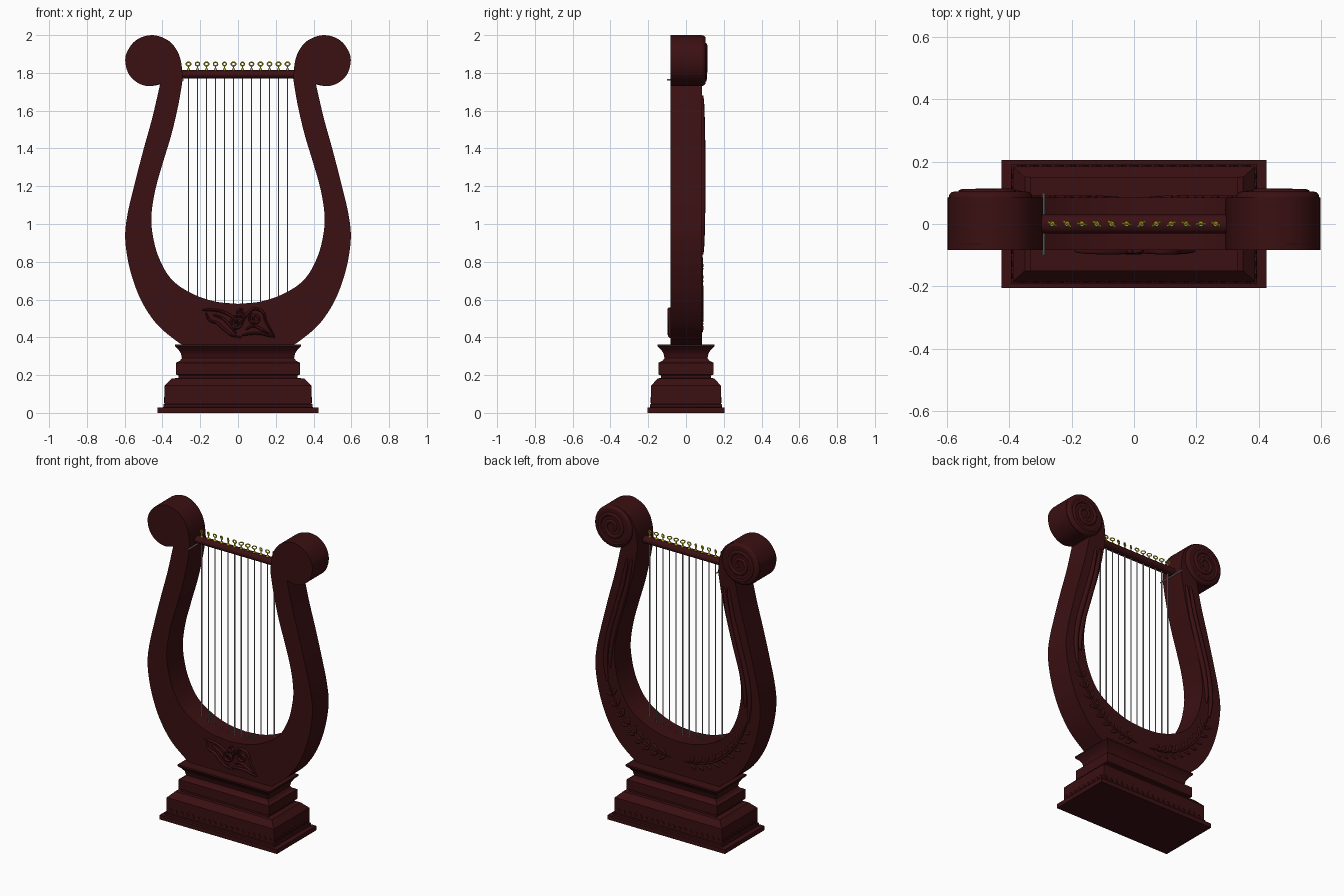
import bpy, bmesh, math, random
from mathutils import Vector, Matrix

random.seed(4)
cube = bpy.data.objects.get("Cube")
if cube:
    bpy.data.objects.remove(cube, do_unlink=True)


def material(name, rgb):
    m = bpy.data.materials.new(name)
    m.use_nodes = True
    m.diffuse_color = (*rgb, 1)
    m.node_tree.nodes["Principled BSDF"].inputs["Base Color"].default_value = (*rgb, 1)
    return m


WOOD = material("dark red wood", (0.043, 0.005, 0.006))
BRASS = material("yellow brass", (0.62, 0.58, 0.02))
STEEL = material("grey string", (0.35, 0.35, 0.35))


def select(obj):
    bpy.ops.object.select_all(action='DESELECT')
    obj.select_set(True)
    bpy.context.view_layer.objects.active = obj


def finish(name, bm, mat, angle=35):
    bmesh.ops.recalc_face_normals(bm, faces=bm.faces)
    me = bpy.data.meshes.new(name)
    bm.to_mesh(me)
    bm.free()
    me.materials.append(mat)
    obj = bpy.data.objects.new(name, me)
    bpy.context.collection.objects.link(obj)
    select(obj)
    bpy.ops.object.shade_smooth_by_angle(angle=math.radians(angle))
    return obj


def spline(pts, steps=6):
    """Smooth curve through the points."""
    p = [Vector(q) for q in pts]
    p = [2 * p[0] - p[1]] + p + [2 * p[-1] - p[-2]]
    out = []
    for a, b, c, d in zip(p, p[1:], p[2:], p[3:]):
        for i in range(steps):
            t = i / steps
            out.append(0.5 * (2 * b + (c - a) * t + (2 * a - 5 * b + 4 * c - d) * t * t
                              + (3 * b - a - 3 * c + d) * t ** 3))
    return out + [p[-2]]


def relief(name, lines, y, depth, flat=1.0):
    """Raised carved strokes, thinning toward their ends."""
    cu = bpy.data.curves.new(name, 'CURVE')
    cu.dimensions = '3D'
    cu.bevel_depth = depth
    cu.bevel_resolution = 2
    cu.use_fill_caps = True
    for line in lines:
        sp = cu.splines.new('POLY')
        sp.points.add(len(line) - 1)
        for i, (pt, q) in enumerate(zip(sp.points, line)):
            pt.co = (q[0], 0, q[1], 1)
            pt.radius = 0.35 + 0.65 * math.sin(math.pi * i / (len(line) - 1)) ** 0.5 \
                if 0 < i < len(line) - 1 else 0.35
    obj = bpy.data.objects.new(name, cu)
    bpy.context.collection.objects.link(obj)
    obj.location.y = y
    obj.scale.y = flat
    cu.materials.append(WOOD)
    select(obj)
    bpy.ops.object.convert(target='MESH')
    bpy.ops.object.shade_smooth_by_angle(angle=math.radians(50))


def spiral(cx, cz, r0, r1, turns, start, side=1, n=48):
    return [(cx + side * (r0 + (r1 - r0) * i / n) * math.cos(start + turns * math.tau * i / n),
             cz + (r0 + (r1 - r0) * i / n) * math.sin(start + turns * math.tau * i / n))
            for i in range(n + 1)]


def rod(bm, a, b, r1, r2, sides=10):
    a, b = Vector(a), Vector(b)
    rot = (b - a).to_track_quat('Z', 'Y').to_matrix().to_4x4()
    bmesh.ops.create_cone(bm, cap_ends=True, segments=sides, radius1=r1, radius2=r2,
                          depth=(b - a).length, matrix=Matrix.Translation((a + b) / 2) @ rot)


# Stepped pedestal: half width, half depth, height
bm = bmesh.new()
steps = [(.425, .205, 0), (.425, .205, .028), (.395, .19, .03), (.395, .19, .045),
         (.388, .184, .048), (.388, .184, .145), (.35, .15, .182), (.315, .133, .185),
         (.315, .133, .198), (.328, .146, .203), (.328, .146, .265), (.308, .125, .275),
         (.297, .114, .29), (.302, .119, .315), (.315, .132, .335), (.333, .15, .352),
         (.333, .15, .362)]
rings = [[bm.verts.new((sx * hx, sy * hy, z)) for sx, sy in ((-1, -1), (1, -1), (1, 1), (-1, 1))]
         for hx, hy, z in steps]
for lo, hi in zip(rings, rings[1:]):
    for i in range(4):
        bm.faces.new((lo[i], lo[i - 3], hi[i - 3], hi[i]))
bm.faces.new(rings[0][::-1])
bm.faces.new(rings[-1])
finish("pedestal", bm, WOOD, 25)

# Carved band of small lozenges round the pedestal
bm = bmesh.new()
spin = {0: Matrix.Rotation(math.radians(45), 4, 'Y'), 1: Matrix.Rotation(math.radians(45), 4, 'X')}
for side in (-1, 1):
    spots = [(0, (-.36 + .04 * i, side * .184, .068)) for i in range(19)]
    spots += [(1, (side * .388, -.16 + .04 * i, .068)) for i in range(9)]
    for axis, spot in spots:
        size = (.022, .01, .022) if axis == 0 else (.01, .022, .022)
        bmesh.ops.create_cube(bm, size=1, matrix=Matrix.Translation(spot) @ spin[axis]
                              @ Matrix.Diagonal((*size, 1)))
finish("pedestal_carved_band", bm, WOOD)

# Lyre frame: one smooth half outline, mirrored and extruded
inner = spline([(0, .577), (.124, .59), (.246, .633), (.352, .707), (.42, .824), (.452, .946),
                (.458, 1.05), (.437, 1.184), (.4, 1.317), (.352, 1.476), (.315, 1.635),
                (.292, 1.77)])
scroll = spline([(.292, 1.77), (.302, 1.86), (.327, 1.925), (.375, 1.975), (.455, 2.0),
                 (.535, 1.975), (.583, 1.92), (.597, 1.865), (.58, 1.797), (.535, 1.75),
                 (.475, 1.73), (.412, 1.742)])
outer = spline([(.412, 1.742), (.453, 1.565), (.5, 1.395), (.548, 1.21), (.585, 1.05),
                (.597, .92), (.572, .76), (.515, .6), (.43, .47), (.325, .38), (.29, .358)])
half = inner + scroll[1:] + outer[1:]
outline = half + [Vector((-p.x, p.y)) for p in half[:0:-1]]
bm = bmesh.new()
face = bm.faces.new([bm.verts.new((p.x, -.083, p.y)) for p in outline])
new = bmesh.ops.extrude_face_region(bm, geom=[face])
bmesh.ops.translate(bm, vec=(0, .168, 0),
                    verts=[v for v in new["geom"] if isinstance(v, bmesh.types.BMVert)])
finish("lyre_frame", bm, WOOD)

# Volutes, arm mouldings and vines on the back
for side, label in ((1, "left"), (-1, "right")):
    bm = bmesh.new()
    rod(bm, (side * .46, -.08, 1.865), (side * .46, .104, 1.865), .134, .134, 48)
    drum = finish(label + "_scroll_drum", bm, WOOD)
    bevel = drum.modifiers.new("rounded_rim", 'BEVEL')
    bevel.width = .018
    bevel.segments = 3
    relief(label + "_scroll_spiral", [spiral(side * .46, 1.865, .112, .012, 2.2, 3.6, side, 80)],
           .101, .014, .9)

    arm = spline([(side * x, z) for x, z in ((.365, 1.68), (.4, 1.5), (.45, 1.32), (.5, 1.14),
                                             (.522, .98), (.51, .84))])
    edge = [(p.x - side * .032, p.y) for p in arm[:-4]]
    relief(label + "_arm_moulding", [arm, edge], .086, .017)

    stem = [(.05, .46), (.16, .475), (.27, .52), (.37, .6), (.45, .71), (.505, .84)]
    vine = spline([(side * x, z) for x, z in stem])
    relief(label + "_vine_stem", [vine], .085, .007)
    bm = bmesh.new()
    for i in range(2, len(vine) - 2, 3):
        d = (vine[i + 1] - vine[i - 1]).normalized()
        for turn in (-.8, .8):
            ang = math.atan2(d.y, d.x) + turn
            c = vine[i] + .03 * Vector((math.cos(ang), math.sin(ang)))
            bmesh.ops.create_uvsphere(
                bm, u_segments=10, v_segments=6, radius=1,
                matrix=Matrix.Translation((c.x, .085, c.y)) @ Matrix.Rotation(-ang, 4, 'Y')
                @ Matrix.Diagonal((.03, .007, .01, 1)))
    finish(label + "_vine_leaves", bm, WOOD, 60)

# Carved wing ornament on the front
wing = [[(-.19, .545), (-.14, .545), (-.08, .535), (-.02, .5), (.01, .45)],
        [(-.17, .53), (-.15, .49), (-.11, .475), (-.07, .44), (-.03, .41), (.02, .4)],
        [(-.13, .52), (-.08, .5), (-.04, .46), (-.01, .42)],
        [(.01, .45), (.04, .51), (.08, .55), (.13, .535), (.15, .48), (.195, .4)],
        [(.02, .41), (.07, .42), (.12, .42), (.16, .41), (.195, .4)],
        [(.04, .44), (.08, .46), (.13, .44), (.17, .415)]]
curls = [spiral(-.005, .475, .04, .008, 1.5, .5), spiral(.09, .5, .034, .006, 1.4, 2),
         spiral(.015, .53, .02, .005, 1.2, 1)]
relief("front_wing_ornament", [spline(w) for w in wing] + curls, -.084, .0075, 1.8)

# Crossbar holding the strings
bm = bmesh.new()
rod(bm, (-.31, 0, 1.792), (.31, 0, 1.792), .023, .023, 24)
bmesh.ops.scale(bm, vec=(1, 1.3, 1), verts=bm.verts)
finish("crossbar", bm, WOOD)

# Twelve strings, each ending on the frame's inner curve, and their pegs
strings, pegs = bmesh.new(), bmesh.new()
for i in range(12):
    x = -.262 + i * .524 / 11
    foot = next(p.y for p in inner if p.x >= abs(x))
    rod(strings, (x, 0, foot - .02), (x, 0, 1.79), .0036, .0036, 8)
    rod(pegs, (x, 0, 1.808), (x, 0, 1.822), .011, .007)
    rod(pegs, (x, 0, 1.82), (x, 0, 1.838), .004, .004)
    turn = Matrix.Translation((x, 0, 1.847)) @ Matrix.Rotation(random.uniform(-.8, .8), 4, 'Z')
    ring = [turn @ Vector((.0135 * math.cos(k * math.tau / 12), 0, .0095 * math.sin(k * math.tau / 12)))
            for k in range(12)]
    for k in range(12):
        rod(pegs, ring[k - 1], ring[k], .0038, .0038, 6)
# Loose pin through the frame beside the crossbar
rod(strings, (-.29, -.1, 1.763), (-.29, .1, 1.763), .004, .004, 8)
finish("strings", strings, STEEL)
finish("tuning_pegs", pegs, BRASS)
